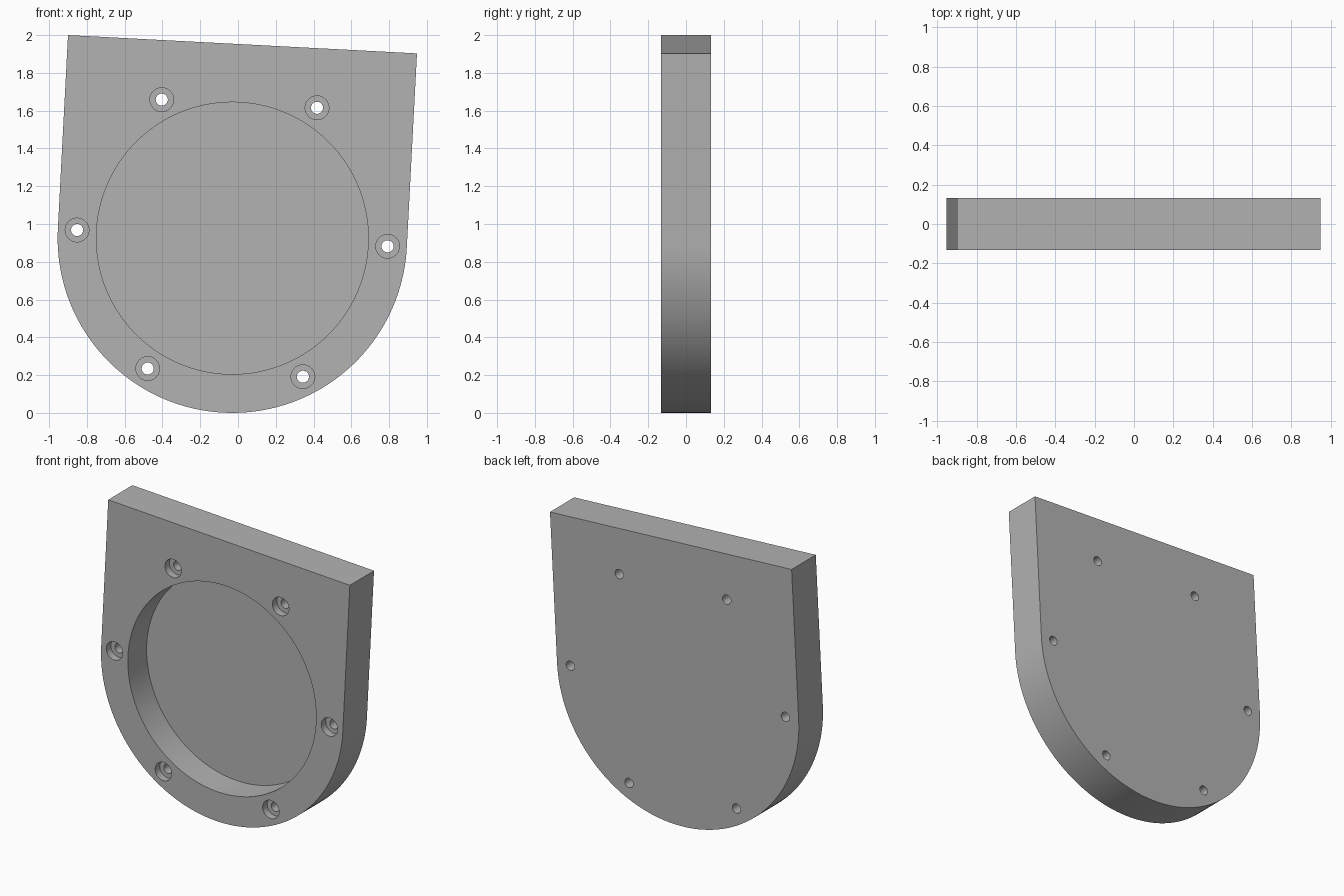
import bpy, bmesh, math
from mathutils import Matrix, Vector

cube = bpy.data.objects.get("Cube")
if cube:
    bpy.data.objects.remove(cube, do_unlink=True)

TILT = math.radians(-3)      # the whole plate leans slightly
CENTRE = Vector((-0.03, 0, 0.925))
RADIUS = 0.925
HALF = 0.132                 # half thickness
SIDE = 1.028                 # straight side length above the arc
BOLT_CIRCLE = 0.823
PLACE = Matrix.Translation(CENTRE) @ Matrix.Rotation(-TILT, 4, 'Y')

grey = bpy.data.materials.new("plain grey")
grey.use_nodes = True
grey.diffuse_color = (0.45, 0.45, 0.45, 1)
grey.node_tree.nodes["Principled BSDF"].inputs["Base Color"].default_value = grey.diffuse_color


def make_object(name, bm):
    bmesh.ops.recalc_face_normals(bm, faces=bm.faces)
    mesh = bpy.data.meshes.new(name)
    bm.to_mesh(mesh)
    bm.free()
    mesh.materials.append(grey)
    obj = bpy.data.objects.new(name, mesh)
    obj.matrix_world = PLACE
    bpy.context.collection.objects.link(obj)
    return obj


def add_prism(bm, outline, front, back):
    """Extrude an (x, z) outline from y = front to y = back."""
    face = bm.faces.new([bm.verts.new((x, front, z)) for x, z in outline])
    ext = bmesh.ops.extrude_face_region(bm, geom=[face])
    moved = [v for v in ext["geom"] if isinstance(v, bmesh.types.BMVert)]
    bmesh.ops.translate(bm, verts=moved, vec=(0, back - front, 0))


def circle(cx, cz, r, n):
    return [(cx + r * math.cos(math.tau * i / n), cz + r * math.sin(math.tau * i / n))
            for i in range(n)]


def cutter(name, circles, front, back):
    bm = bmesh.new()
    for outline in circles:
        add_prism(bm, outline, front, back)
    obj = make_object(name, bm)
    obj.hide_render = True
    return obj


# Plate: half-round bottom with straight sides and a flat top
arc = [math.pi + math.pi * i / 80 for i in range(81)]
outline = [(RADIUS * math.cos(a), RADIUS * math.sin(a)) for a in arc]
outline += [(RADIUS, SIDE), (-RADIUS, SIDE)]
bm = bmesh.new()
add_prism(bm, outline, -HALF, HALF)
plate = make_object("plate", bm)

# Round pocket, counterbores and through holes
bolts = [(BOLT_CIRCLE * math.cos(math.tau * i / 6), BOLT_CIRCLE * math.sin(math.tau * i / 6))
         for i in range(6)]
cutters = [
    cutter("pocket_cutter", [circle(0, 0, 0.72, 128)], -0.3, -HALF + 0.205),
    cutter("counterbore_cutter", [circle(x, z, 0.063, 32) for x, z in bolts], -0.3, -HALF + 0.05),
    cutter("hole_cutter", [circle(x, z, 0.032, 32) for x, z in bolts], -0.3, 0.3),
]

bpy.ops.object.select_all(action='DESELECT')
plate.select_set(True)
bpy.context.view_layer.objects.active = plate
for c in cutters:
    mod = plate.modifiers.new(c.name, 'BOOLEAN')
    mod.operation = 'DIFFERENCE'
    mod.solver = 'EXACT'
    mod.object = c
    bpy.ops.object.modifier_apply(modifier=mod.name)
for c in cutters:
    bpy.data.objects.remove(c, do_unlink=True)

bpy.ops.object.shade_smooth_by_angle(angle=math.radians(30))
